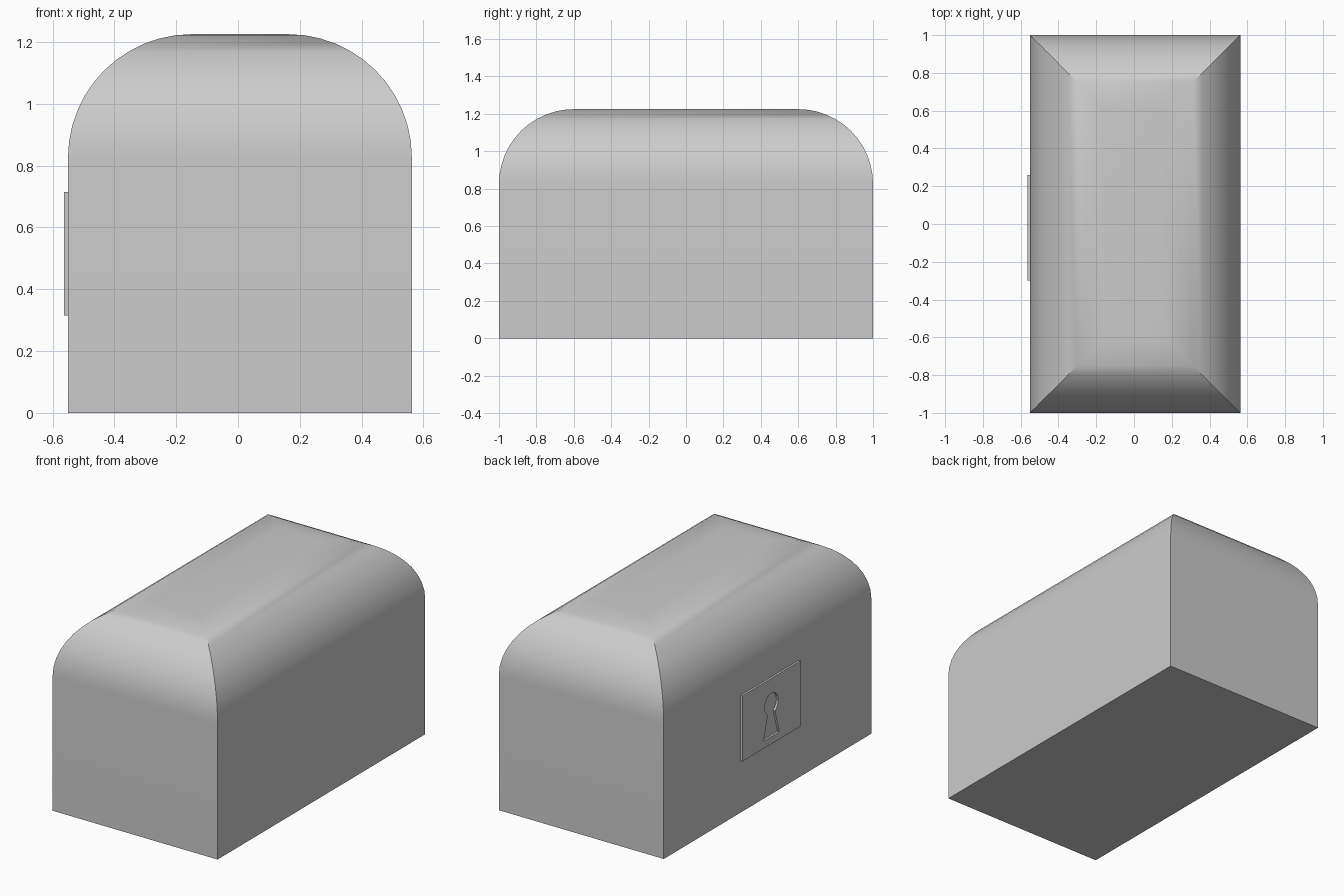
import bpy, bmesh, math

if "Cube" in bpy.data.objects:
    bpy.data.objects.remove(bpy.data.objects["Cube"])

X0, X1, Y = -0.55, 0.5625, 1.0      # chest footprint
WALL, R, SEG = 0.825, 0.40, 12      # wall height, lid rounding


def finish(name, bm, angle=30):
    bmesh.ops.recalc_face_normals(bm, faces=bm.faces)
    mesh = bpy.data.meshes.new(name)
    bm.to_mesh(mesh)
    bm.free()
    ob = bpy.data.objects.new(name, mesh)
    bpy.context.collection.objects.link(ob)
    bpy.ops.object.select_all(action='DESELECT')
    bpy.context.view_layer.objects.active = ob
    ob.select_set(True)
    bpy.ops.object.shade_smooth_by_angle(angle=math.radians(angle))
    return ob


# Chest body and rounded lid: stacked rectangles inset along a quarter arc,
# which leaves mitred creases at the four corners
levels = [(0.0, 0.0)]
for i in range(SEG + 1):
    a = math.pi / 2 * i / SEG
    levels.append((R * (1 - math.cos(a)), WALL + R * math.sin(a)))
bm = bmesh.new()
rings = []
for d, z in levels:
    rings.append([bm.verts.new(p) for p in (
        (X0 + d, -Y + d, z), (X1 - d, -Y + d, z),
        (X1 - d, Y - d, z), (X0 + d, Y - d, z))])
for lo, hi in zip(rings, rings[1:]):
    for j in range(4):
        k = (j + 1) % 4
        bm.faces.new((lo[j], lo[k], hi[k], hi[j]))
bm.faces.new(rings[0][::-1])
bm.faces.new(rings[-1])
finish("chest_body", bm)

# Lock plate with a keyhole cut through it, on the -x side
PY, PZ, T = -0.02, 0.515, 0.0125
outer = [(-0.28, -0.2), (0.28, -0.2), (0.28, 0.2), (-0.28, 0.2)]
CZ, CR = 0.045, 0.065               # keyhole circle
keyhole = [(-0.075, -0.155), (0.075, -0.155)]
for i in range(21):
    a = math.radians(-58 + 296 * i / 20)
    keyhole.append((CR * math.cos(a), CZ + CR * math.sin(a)))
bm = bmesh.new()
edges = []
for loop in (outer, keyhole):
    vs = [bm.verts.new((X0 - T, PY + y, PZ + z)) for y, z in loop]
    edges += [bm.edges.new((vs[i], vs[(i + 1) % len(vs)])) for i in range(len(vs))]
bmesh.ops.triangle_fill(bm, edges=edges, use_beauty=True, use_dissolve=False)
ext = bmesh.ops.extrude_face_region(bm, geom=bm.faces[:], use_keep_orig=True)
for v in ext["geom"]:
    if isinstance(v, bmesh.types.BMVert):
        v.co.x += T
finish("lock_plate", bm)
